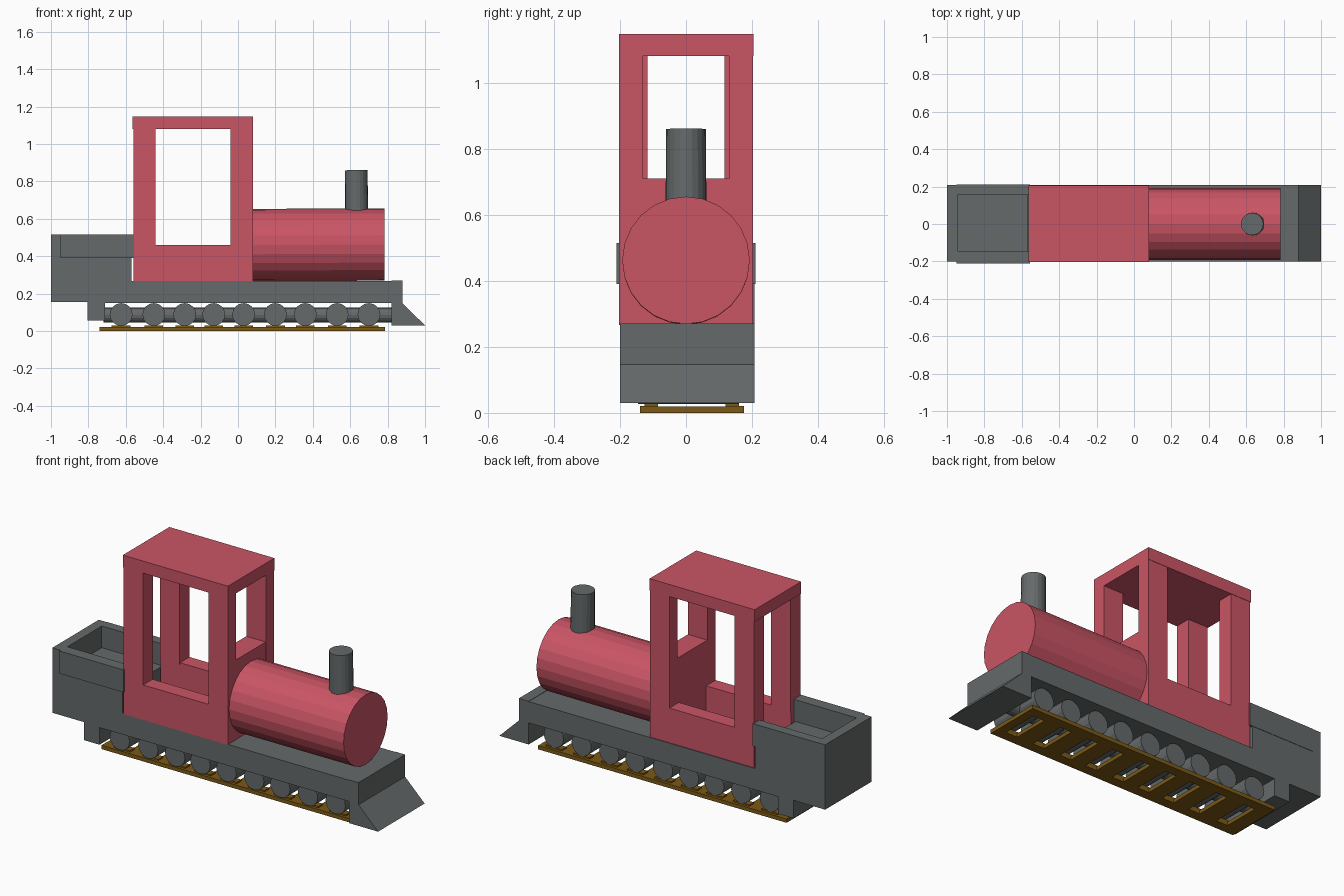
import bpy
import bmesh
import math
from mathutils import Matrix, Vector

if "Cube" in bpy.data.objects:
    bpy.data.objects.remove(bpy.data.objects["Cube"], do_unlink=True)


def material(name, rgb):
    m = bpy.data.materials.new(name)
    m.use_nodes = True
    color = (*rgb, 1)
    m.diffuse_color = color
    m.node_tree.nodes["Principled BSDF"].inputs["Base Color"].default_value = color
    return m


RED = material("red paint", (0.59, 0.09, 0.13))
GREY = material("dark grey metal", (0.13, 0.143, 0.143))
BROWN = material("brown track", (0.2, 0.1, 0.008))


def finish(name, bm, mat):
    bmesh.ops.recalc_face_normals(bm, faces=bm.faces)
    mesh = bpy.data.meshes.new(name)
    bm.to_mesh(mesh)
    bm.free()
    mesh.materials.append(mat)
    ob = bpy.data.objects.new(name, mesh)
    bpy.context.collection.objects.link(ob)
    return ob


def box(name, x, y, z, mat):
    """Box given by its (low, high) limits on each axis."""
    bm = bmesh.new()
    bmesh.ops.create_cube(bm, size=1)
    for v in bm.verts:
        v.co = Vector([(a + b) / 2 + c * (b - a) for (a, b), c in zip((x, y, z), v.co)])
    return finish(name, bm, mat)


def cylinder(name, start, end, r1, r2, sides, mat):
    start, end = Vector(start), Vector(end)
    axis = end - start
    bm = bmesh.new()
    bmesh.ops.create_cone(bm, cap_ends=True, segments=sides, radius1=r1, radius2=r2,
                          depth=axis.length)
    turn = axis.to_track_quat("Z", "Y").to_matrix().to_4x4()
    bm.transform(Matrix.Translation((start + end) / 2) @ turn)
    return finish(name, bm, mat)


def prism(name, outline, y, mat):
    """Extrude an x-z outline across the width."""
    bm = bmesh.new()
    face = bm.faces.new([bm.verts.new((px, y[0], pz)) for px, pz in outline])
    out = bmesh.ops.extrude_face_region(bm, geom=[face])
    for v in out["geom"]:
        if isinstance(v, bmesh.types.BMVert):
            v.co.y = y[1]
    return finish(name, bm, mat)


WIDE = (-0.2, 0.208)

# Chassis, rear block and sloped front guard
box("chassis", (-0.8, 0.83), WIDE, (0.15, 0.268), GREY)
box("rear_block", (-0.805, -0.71), WIDE, (0.055, 0.16), GREY)
prism("front_guard", [(0.82, 0.27), (0.88, 0.27), (0.88, 0.147), (1, 0.03), (0.82, 0.03)],
      WIDE, GREY)

# Tender with an open tray on top
box("tender_body", (-1, -0.57), WIDE, (0.155, 0.395), GREY)
box("tender_back_wall", (-1, -0.945), WIDE, (0.39, 0.515), GREY)
for side, y in (("right", (-0.21, -0.145)), ("left", (0.155, 0.21))):
    box("tender_wall_" + side, (-0.95, -0.555), y, (0.39, 0.515), GREY)

# Cab: side walls, posts, front panel and roof
for side, s in (("right", -1), ("left", 1)):
    def span(inner):
        return tuple(sorted((s * inner, s * 0.203)))
    box("cab_side_" + side, (-0.56, 0.08), span(0.12), (0.266, 0.46), RED)
    box("rear_post_" + side, (-0.56, -0.44), span(0.116), (0.45, 1.09), RED)
    box("front_post_" + side, (-0.04, 0.08), span(0.13), (0.45, 1.09), RED)
box("cab_front_panel", (-0.04, 0.079), (-0.2, 0.2), (0.266, 0.71), RED)
box("cab_roof", (-0.565, 0.08), (-0.203, 0.205), (1.08, 1.147), RED)

# Boiler and chimney
cylinder("boiler", (0.07, 0, 0.46), (0.783, 0, 0.462), 0.193, 0.193, 24, RED)
cylinder("chimney", (0.635, 0, 0.62), (0.632, 0, 0.86), 0.062, 0.06, 20, GREY)

# Wheels and the shaft joining them
wheels = [-0.625, -0.45, -0.285, -0.13, 0.03, 0.2, 0.36, 0.53, 0.7]
cylinder("drive_shaft", (-0.72, 0.01, 0.085), (0.83, 0.01, 0.085), 0.04, 0.04, 16, GREY)
for i, x in enumerate(wheels):
    cylinder(f"wheel_{i + 1}", (x, -0.145, 0.088), (x, 0.16, 0.088), 0.061, 0.061, 16, GREY)

# Track: side rails, cross pieces between the openings, pads under the wheels
rails = (("right", (-0.14, -0.085)), ("left", (0.12, 0.175)))
for side, y in rails:
    box("rail_" + side, (-0.74, 0.785), y, (0, 0.021), BROWN)
    for i, x in enumerate(wheels):
        pad_y = (-0.125, -0.085) if side == "right" else (0.12, 0.16)
        box(f"rail_pad_{side}_{i + 1}", (x - 0.05, x + 0.05), pad_y, (0.02, 0.029), BROWN)
gap = 0.035
edges = [-0.74] + [e for x in wheels for e in (x - gap, x + gap)] + [0.785]
for i in range(0, len(edges), 2):
    box(f"track_tie_{i // 2 + 1}", (edges[i], edges[i + 1]), (-0.09, 0.125), (0, 0.02), BROWN)
